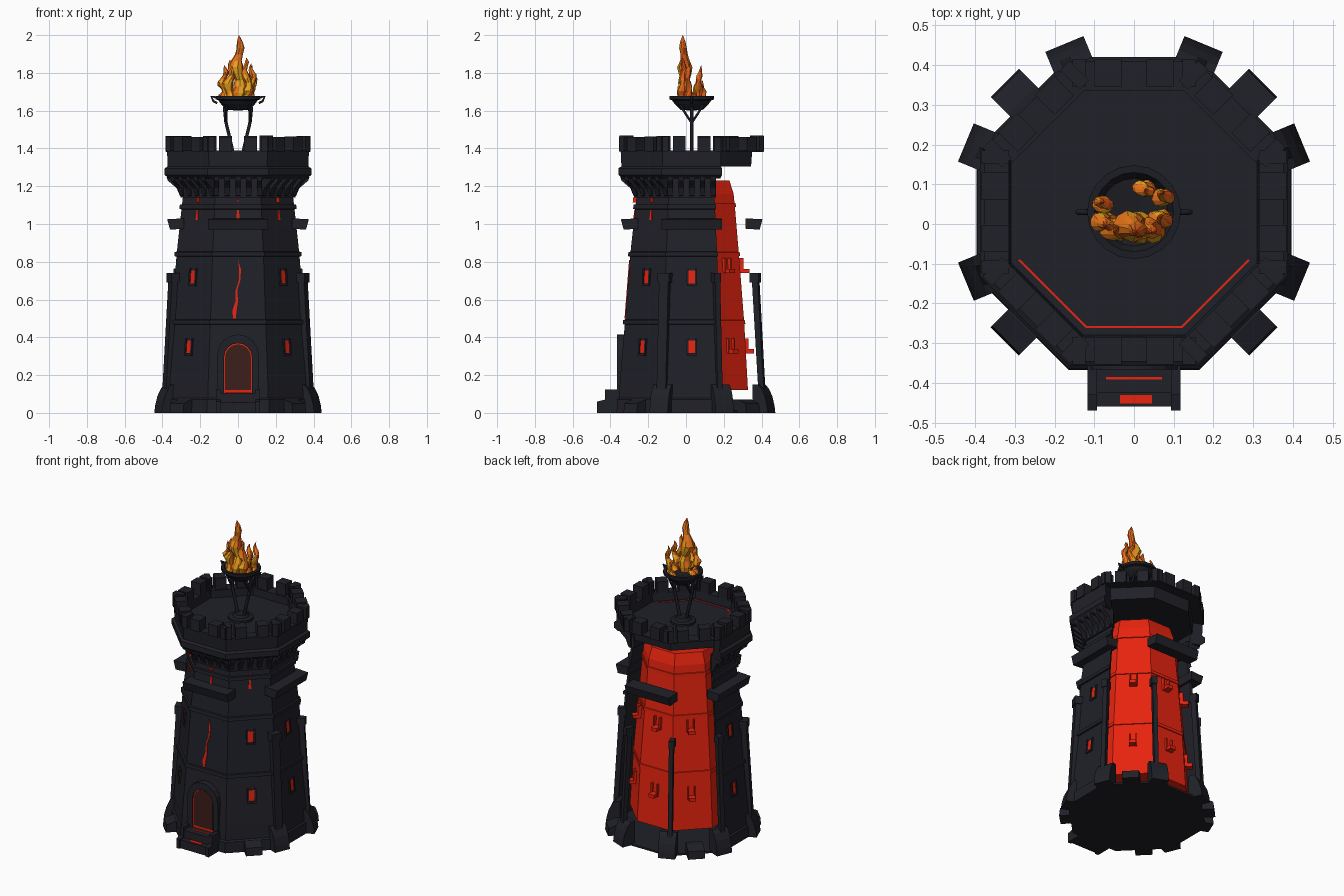
import bpy, bmesh, math, random
from mathutils import Matrix, Vector

if "Cube" in bpy.data.objects:
    bpy.data.objects.remove(bpy.data.objects["Cube"])

random.seed(4)
CY = 0.03                       # tower axis sits slightly behind the origin
FRONT, BACK, ALL = [6, 7, 0, 1, 2], [3, 4, 5], list(range(8))


def material(name, rgb):
    m = bpy.data.materials.new(name)
    m.diffuse_color = (*rgb, 1)
    m.use_nodes = True
    m.node_tree.nodes["Principled BSDF"].inputs["Base Color"].default_value = m.diffuse_color
    return m


STONE = material("dark stone", (0.0145, 0.0150, 0.0215))
IRON = material("black iron", (0.012, 0.0125, 0.017))
RED = material("glowing red", (0.88, 0.019, 0.005))
DOOR = material("dark red wood", (0.045, 0.013, 0.011))
YELLOW = material("flame yellow", (0.80, 0.38, 0.012))
ORANGE = material("flame orange", (0.85, 0.19, 0.010))
EMBER = material("flame red orange", (0.72, 0.09, 0.008))


def finish(bm, name, *mats):
    bmesh.ops.recalc_face_normals(bm, faces=bm.faces)
    me = bpy.data.meshes.new(name)
    bm.to_mesh(me)
    bm.free()
    for m in mats:
        me.materials.append(m)
    ob = bpy.data.objects.new(name, me)
    bpy.context.collection.objects.link(ob)
    return ob


def on_face(k, x, r, z):
    """Point on tower side k (0 = front): x along the side, r outward."""
    return Matrix.Rotation(k * math.pi / 4, 3, 'Z') @ Vector((x, -r, z)) + Vector((0, CY, 0))


def prism(bm, k, pts, x0, x1):
    """Extrude an (r, z) outline along side k from x0 to x1."""
    a = [bm.verts.new(on_face(k, x0, r, z)) for r, z in pts]
    b = [bm.verts.new(on_face(k, x1, r, z)) for r, z in pts]
    bm.faces.new(a)
    bm.faces.new(b[::-1])
    for i in range(len(pts)):
        j = (i + 1) % len(pts)
        bm.faces.new((a[i], b[i], b[j], a[j]))


def box(bm, k, x0, x1, r0, r1, z0, z1):
    prism(bm, k, [(r0, z0), (r1, z0), (r1, z1), (r0, z1)], x0, x1)


def ring(name, pts, sides, mat):
    """Sweep a closed (r, z) outline around the given octagon sides."""
    bm = bmesh.new()
    full = len(sides) == 8
    corners = [sides[0] - 0.5] + [s + 0.5 for s in (sides[:-1] if full else sides)]
    loops = []
    for c in corners:
        loops.append([bm.verts.new(on_face(c, 0, r / math.cos(math.pi / 8), z)) for r, z in pts])
    n = len(pts)
    for i in range(len(sides)):
        a, b = loops[i], loops[(i + 1) % len(loops)]
        for j in range(n):
            bm.faces.new((a[j], b[j], b[(j + 1) % n], a[(j + 1) % n]))
    if not full:
        bm.faces.new(loops[0])
        bm.faces.new(loops[-1][::-1])
    return finish(bm, name, mat)


WALL = [(0.39, 0), (0.380, 0.17), (0.353, 0.48), (0.325, 0.84), (0.298, 1.09), (0.29, 1.16)]


def wall_r(z):
    for (r0, z0), (r1, z1) in zip(WALL, WALL[1:]):
        if z <= z1:
            return r0 + (r1 - r0) * (z - z0) / (z1 - z0)
    return WALL[-1][0]


def plate(bm, k, a, b, e=0.004):
    """Thin plate lying on the sloped wall between (x0, x1, z) edges a and b."""
    vs = [(a[0], a[2]), (a[1], a[2]), (b[1], b[2]), (b[0], b[2])]
    o = [bm.verts.new(on_face(k, x, wall_r(z) + e, z)) for x, z in vs]
    i = [bm.verts.new(on_face(k, x, wall_r(z) - 0.002, z)) for x, z in vs]
    bm.faces.new(o)
    for j in range(4):
        bm.faces.new((o[j], i[j], i[j - 3], o[j - 3]))


# outer wall: five sides, open at the back
ring("outer_wall", WALL + [(r - 0.012, z) for r, z in WALL[::-1]], FRONT, STONE)
for z in (0.48, 0.84, 1.09):
    r = wall_r(z)
    ring("wall_band", [(r - 0.01, z - 0.015), (r + 0.012, z - 0.01), (r + 0.01, z + 0.012),
                       (r - 0.01, z + 0.015)], FRONT, STONE)
ring("plinth", [(0.37, 0), (0.397, 0), (0.395, 0.07), (0.37, 0.09)], FRONT, STONE)

# red inner core, floor and deck
CORE = [(0.298, 0.12), (0.278, 0.48), (0.25, 0.84), (0.228, 1.10), (0.222, 1.16), (0.2, 1.23)]
ring("inner_core", [(0.001, 0.12)] + CORE + [(0.001, 1.23)], ALL, RED)
for r, z in CORE[1:4]:
    ring("core_band", [(r - 0.01, z - 0.012), (r + 0.006, z - 0.01), (r + 0.005, z + 0.01),
                       (r - 0.01, z + 0.012)], ALL, RED)
ring("floor", [(0.001, 0), (0.39, 0), (0.39, 0.012), (0.001, 0.012)], ALL, STONE)
ring("deck", [(0.001, 1.305), (0.315, 1.305), (0.315, 1.34), (0.001, 1.34)], ALL, STONE)
ring("deck_glow", [(0.287, 1.335), (0.292, 1.335), (0.292, 1.343), (0.287, 1.343)], [7, 0, 1], RED)

# parapet with full wall at the front and only the inner lip at the back
ring("corbel_wall", [(0.27, 1.14), (0.305, 1.14), (0.31, 1.24), (0.28, 1.25)], FRONT, STONE)
ring("parapet", [(0.30, 1.24), (0.365, 1.24), (0.388, 1.26), (0.388, 1.295), (0.372, 1.305),
                 (0.376, 1.39), (0.315, 1.39), (0.305, 1.305)], FRONT, STONE)
ring("back_parapet_lip", [(0.305, 1.31), (0.315, 1.31), (0.32, 1.382), (0.38, 1.382),
                          (0.38, 1.39), (0.305, 1.39)], BACK, STONE)

# corbel brackets
bm = bmesh.new()
BR = [(0.29, 1.14), (0.308, 1.15), (0.325, 1.19), (0.372, 1.23), (0.378, 1.25), (0.29, 1.25)]
for k in FRONT:
    for i in range(-2, 3):
        prism(bm, k, BR, i * 0.057 - 0.014, i * 0.057 + 0.014)
finish(bm, "corbel_brackets", STONE)

# merlons: two whole ones per side and a pair of halves at each corner
bm = bmesh.new()
for k in ALL:
    for x0, x1 in ((-0.1, -0.032), (0.032, 0.1), (-0.155, -0.122), (0.122, 0.155)):
        h = 1.465 + random.uniform(-0.006, 0.003)
        box(bm, k, x0, x1, 0.315, 0.384, 1.385, h)
finish(bm, "merlons", STONE)

# corner posts (half posts beside the open back) and curved feet
bm = bmesh.new()
FOOT = [(0.37, 0), (0.458, 0), (0.453, 0.04), (0.44, 0.09), (0.42, 0.13), (0.40, 0.15), (0.37, 0.15)]
for k, a, b in ((1.5, 1, 1), (2.5, 1, 0.1), (3.5, 1, 0), (4.5, 0, 1), (5.5, 0.1, 1), (6.5, 1, 1)):
    prism(bm, k, [(0.40, 0), (0.43, 0), (0.388, 0.71), (0.355, 0.71)], -0.026 * a, 0.026 * b)
    box(bm, k, -0.033 * a, 0.033 * b, 0.345, 0.396, 0.69, 0.74)
    prism(bm, k, FOOT, -0.052, 0.052)
for k in (1, 3, 5, 7):
    prism(bm, k, [(0.36, 0), (0.46, 0), (0.455, 0.05), (0.40, 0.07), (0.36, 0.07)], -0.05, 0.05)
finish(bm, "corner_buttresses", STONE)

# beams on the four main sides
bm = bmesh.new()
for k in (0, 2, 4, 6):
    prism(bm, k, [(0.285, 0.975), (0.36, 0.97), (0.375, 1.025), (0.285, 1.03)], -0.16, 0.16)
finish(bm, "wall_beams", STONE)

# windows and their frames
bm, frames = bmesh.new(), bmesh.new()
for k in (1, 2, 6, 7):
    for z in (0.35, 0.72):
        plate(bm, k, (-0.017, 0.017, z - 0.034), (-0.017, 0.017, z + 0.034))
        r = wall_r(z - 0.04)
        box(frames, k, -0.026, 0.026, r - 0.01, r + 0.01, z - 0.048, z - 0.036)
        for s in (-1, 1):
            plate(frames, k, (s * 0.022 - 0.005, s * 0.022 + 0.005, z - 0.036),
                  (s * 0.022 - 0.005, s * 0.022 + 0.005, z + 0.045), 0.009)
for k in (7, 0, 1):
    plate(bm, k, (-0.009, 0.009, 1.02), (-0.005, 0.005, 1.075))
    plate(bm, k, (-0.005, 0.005, 1.115), (-0.003, 0.003, 1.14), 0.017)
finish(bm, "windows", RED)
finish(frames, "window_frames", STONE)
bm = bmesh.new()
for k in BACK:
    for z, r in ((0.315, 0.33), (0.74, 0.305)):
        box(bm, k, -0.02, 0.02, 0.24, r, z, z + 0.022)
        for s in (-1, 1):
            box(bm, k, s * 0.02 - 0.004, s * 0.02 + 0.004, 0.24, r - 0.03, z, z + 0.08)
finish(bm, "core_window_frames", RED)

# glowing crack in the front wall
bm = bmesh.new()
CRACK = [(0.0, 0.0, 0.81), (0.006, 0.016, 0.76), (0.004, 0.012, 0.70), (-0.012, -0.004, 0.65),
         (-0.014, 0.0, 0.59), (-0.03, -0.008, 0.54), (-0.026, -0.012, 0.50)]
for a, b in zip(CRACK, CRACK[1:]):
    plate(bm, 0, b, a)
finish(bm, "wall_crack", RED)


def arch(w, z0, spring):
    top = [(w * math.cos(math.pi * i / 8), spring + w * math.sin(math.pi * i / 8)) for i in range(9)]
    return [(w, z0)] + top + [(-w, z0)]


def arch_plate(name, w, z0, spring, r, mat):
    b = bmesh.new()
    f = b.faces.new([b.verts.new(on_face(0, x, r, z)) for x, z in arch(w, z0, spring)])
    for v in bmesh.ops.extrude_face_region(b, geom=[f])["geom"]:
        if isinstance(v, bmesh.types.BMVert):
            v.co.y += 0.008
    finish(b, name, mat)


# arched door with frame and glowing edge
arch_plate("door_glow", 0.075, 0.105, 0.295, 0.387, RED)
arch_plate("door", 0.068, 0.12, 0.295, 0.389, DOOR)
bm = bmesh.new()
inn, out = arch(0.074, 0.08, 0.295), arch(0.11, 0.08, 0.305)
for i in range(len(inn) - 1):
    quad = [inn[i], out[i], out[i + 1], inn[i + 1]]
    v = [[bm.verts.new(on_face(0, x, r, z)) for x, z in quad] for r in (0.35, 0.396)]
    bm.faces.new(v[1])
    for j in range(4):
        bm.faces.new((v[0][j], v[0][j - 3], v[1][j - 3], v[1][j]))
finish(bm, "door_frame", STONE)

# entrance steps
bm = bmesh.new()
prism(bm, 0, [(0.38, 0), (0.49, 0), (0.49, 0.055), (0.455, 0.055), (0.455, 0.105), (0.38, 0.105)], -0.095, 0.095)
for s in (-1, 1):
    prism(bm, 0, [(0.38, 0), (0.5, 0), (0.5, 0.06), (0.46, 0.07), (0.46, 0.125), (0.38, 0.125)],
          s * 0.105 - 0.012, s * 0.105 + 0.012)
finish(bm, "entrance_steps", STONE)
bm = bmesh.new()
box(bm, 0, -0.07, 0.07, 0.415, 0.421, 0.1, 0.108)
box(bm, 0, -0.035, 0.045, 0.46, 0.482, 0.05, 0.058)
finish(bm, "step_glow", RED)


def lathe(name, pts, mat, seg=20):
    b = bmesh.new()
    rows = [[b.verts.new((r * math.cos(2 * math.pi * i / seg), r * math.sin(2 * math.pi * i / seg) + CY, z))
             for i in range(seg)] for r, z in pts]
    for p, q in zip(rows, rows[1:]):
        for i in range(seg):
            b.faces.new((p[i], p[i - 1], q[i - 1], q[i]))
    finish(b, name, mat)


def tube(name, pts, radius, mat):
    cu = bpy.data.curves.new(name, 'CURVE')
    cu.dimensions, cu.bevel_depth, cu.bevel_resolution, cu.use_fill_caps = '3D', radius, 1, True
    sp = cu.splines.new('POLY')
    sp.points.add(len(pts) - 1)
    for p, c in zip(sp.points, pts):
        p.co = (*c, 1)
    cu.materials.append(mat)
    bpy.context.collection.objects.link(bpy.data.objects.new(name, cu))


# fire bowl on two forked legs
lathe("fire_bowl", [(0.001, 1.60), (0.06, 1.605), (0.09, 1.635), (0.104, 1.655), (0.118, 1.66), (0.118, 1.678),
                    (0.1, 1.678), (0.085, 1.65), (0.001, 1.64)], IRON)
lathe("fire_bowl_foot", [(0.001, 1.375), (0.04, 1.375), (0.05, 1.36), (0.075, 1.355), (0.075, 1.335)], IRON)
for s in (-1, 1):
    tube("bowl_leg", [(s * 0.022, CY, 1.36), (s * 0.045, CY, 1.46), (s * 0.064, CY, 1.54), (s * 0.072, CY, 1.62)], 0.01, IRON)
    for t in (-1, 1):
        tube("bowl_leg_fork", [(s * 0.064, CY, 1.535), (s * 0.062, CY + t * 0.03, 1.58), (s * 0.06, CY + t * 0.06, 1.63)], 0.007, IRON)
    tube("bowl_handle", [(s * 0.11, CY, 1.64), (s * 0.13, CY, 1.65), (s * 0.142, CY, 1.675), (s * 0.12, CY, 1.67)], 0.007, IRON)

# flame: a broken ring of wavering tongues, coloured by height and side
bm = bmesh.new()
TONGUES = [(0.005, -0.008, 0.046, 0.34, 0.0), (-0.072, 0.005, 0.028, 0.18, 0.4), (0.07, 0.012, 0.028, 0.19, 2.2),
           (0.075, 0.07, 0.024, 0.18, 3.0), (0.03, 0.09, 0.022, 0.10, 1.0), (-0.078, 0.05, 0.022, 0.11, 4.0),
           (0.045, -0.015, 0.032, 0.22, 5.0), (-0.042, -0.012, 0.033, 0.21, 1.6)]
for x, y, r, h, ph in TONGUES:
    rows, n, seg = [], 10, 10
    for j in range(n + 1):
        t = j / n
        rad = r * (0.75 + 0.8 * t) * (1 - t) ** 0.75 * (1 + 0.25 * math.sin(16 * t + ph)) + 0.0008
        cx, cy = x + 0.03 * math.sin(9 * t + ph) * t * (1 - t) * 2, y + 0.01 * math.sin(5 * t + ph) * t
        rows.append([bm.verts.new((cx + rad * math.cos(a) * random.uniform(0.9, 1.1),
                                   cy + rad * math.sin(a) * random.uniform(0.85, 1.1), 1.66 + h * t))
                     for a in (2 * math.pi * i / seg + t for i in range(seg))])
    for j in range(n):
        for i in range(seg):
            f = bm.faces.new((rows[j][i - 1], rows[j][i], rows[j + 1][i], rows[j + 1][i - 1]))
            side = math.cos(2 * math.pi * (i - 0.5) / seg + j / n)
            f.material_index = 2 if j >= n - 1 or side > 0.9 else (0 if j < 6 and abs(side) < 0.45 else 1)
    bm.faces.new(rows[0])
    bm.faces.new(rows[-1])
finish(bm, "flame", YELLOW, ORANGE, EMBER)
